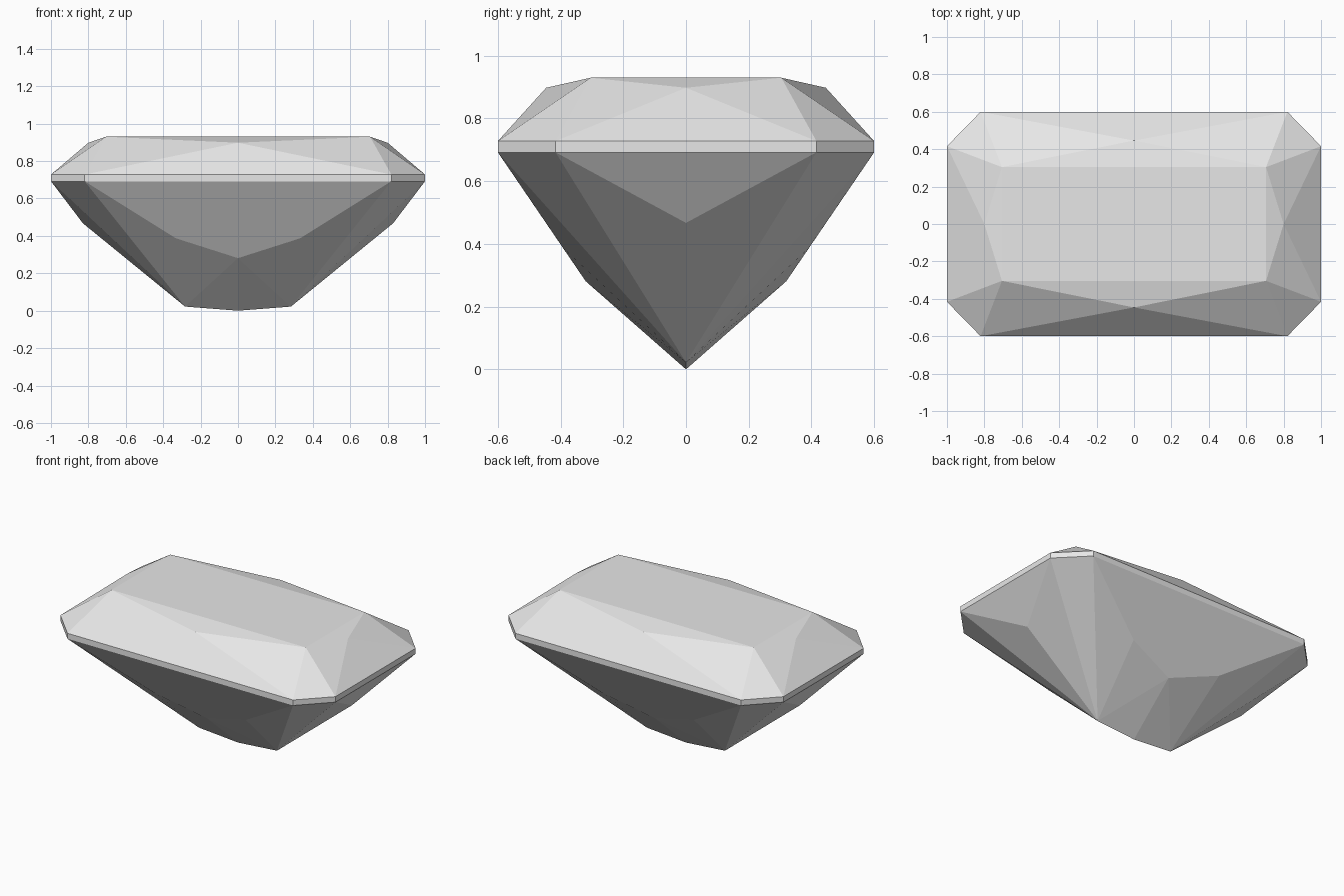
import bpy, bmesh
from mathutils import Vector

cube = bpy.data.objects.get("Cube")
if cube:
    bpy.data.objects.remove(cube, do_unlink=True)

# One pale grey stone colour
stone = bpy.data.materials.new("pale_grey_stone")
stone.use_nodes = True
stone.diffuse_color = (0.8, 0.8, 0.8, 1)
stone.node_tree.nodes["Principled BSDF"].inputs["Base Color"].default_value = (0.8, 0.8, 0.8, 1)

HEART = Vector((0, 0, 0.7))  # a point inside the stone, used to face facets outward


def gem_part(name, points, facets):
    """Build one quarter of a part from named corners, then mirror it in x and y."""
    bm = bmesh.new()
    corner = {key: bm.verts.new(co) for key, co in points.items()}
    for facet in facets.split():
        face = bm.faces.new([corner[key] for key in facet])
        face.normal_update()
        if face.normal.dot(face.calc_center_median() - HEART) < 0:
            face.normal_flip()
    mesh = bpy.data.meshes.new(name)
    bm.to_mesh(mesh)
    bm.free()
    mesh.materials.append(stone)
    obj = bpy.data.objects.new(name, mesh)
    bpy.context.collection.objects.link(obj)
    mirror = obj.modifiers.new("quarters", 'MIRROR')
    mirror.use_axis = (True, True, False)
    return obj


def outline(z, keys):
    """Quarter of the clipped-corner rectangle at height z."""
    spots = [(0, 0.6), (0.82, 0.6), (1, 0.416), (1, 0)]
    return {key: (x, y, z) for key, (x, y) in zip(keys, spots)}


LOW, HIGH = 0.692, 0.728

# Girdle: thin upright band
gem_part("girdle", {**outline(LOW, "abcd"), **outline(HIGH, "ABCD")},
         "abBA bcCB cdDC")

# Crown: flat table T, long and short star points L and S
crown = outline(HIGH, "ABCD")
crown.update({
    "O": (0, 0, 0.93), "M": (0, 0.304, 0.93), "T": (0.706, 0.304, 0.93),
    "N": (0.706, 0, 0.93), "L": (0, 0.446, 0.898), "S": (0.8, 0, 0.898),
})
gem_part("crown", crown, "OMTN MLT TLB LAB TBC TCS SCD NTS")

# Pavilion: long main facet down to P and Q, end point E, keel from K to V
pavilion = outline(LOW, "abcd")
pavilion.update({
    "P": (0, 0.32, 0.281), "Q": (0.332, 0.392, 0.387),
    "E": (0.829, 0, 0.467), "K": (0.283, 0, 0.022), "V": (0, 0, 0),
})
gem_part("pavilion", pavilion, "abQP QbK PQK PKV bcK cEK cdE")
